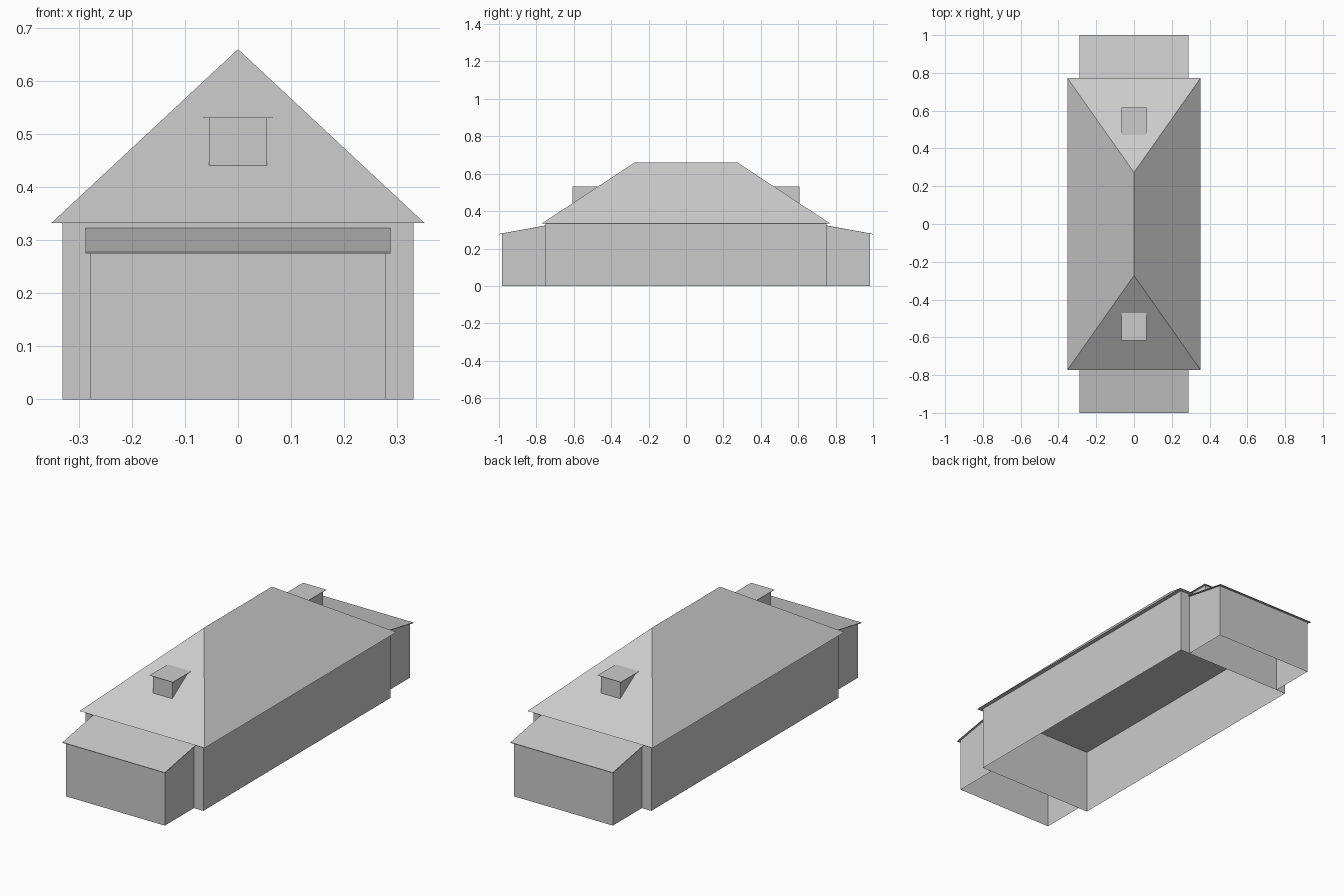
import bpy
import bmesh

cube = bpy.data.objects.get("Cube")
if cube:
    bpy.data.objects.remove(cube, do_unlink=True)

grey = bpy.data.materials.new("plain_grey")
grey.use_nodes = True
colour = (0.6, 0.6, 0.6, 1)
grey.diffuse_color = colour
grey.node_tree.nodes["Principled BSDF"].inputs["Base Color"].default_value = colour


def finish(name, bm):
    bmesh.ops.recalc_face_normals(bm, faces=bm.faces)
    mesh = bpy.data.meshes.new(name)
    bm.to_mesh(mesh)
    bm.free()
    mesh.materials.append(grey)
    obj = bpy.data.objects.new(name, mesh)
    bpy.context.collection.objects.link(obj)
    return obj


def wall_run(name, path, closed):
    """Upright walls along a plan path of (x, y, top height)."""
    bm = bmesh.new()
    low = [bm.verts.new((x, y, 0)) for x, y, z in path]
    high = [bm.verts.new(p) for p in path]
    count = len(path)
    for i in range(count if closed else count - 1):
        j = (i + 1) % count
        bm.faces.new((low[i], low[j], high[j], high[i]))
    return finish(name, bm)


def prism(name, profile, half_width):
    """Closed (y, z) profile extruded across x."""
    bm = bmesh.new()
    left, right = [[bm.verts.new((x, y, z)) for y, z in profile]
                   for x in (-half_width, half_width)]
    bm.faces.new(left)
    bm.faces.new(right)
    for i in range(len(profile)):
        j = (i + 1) % len(profile)
        bm.faces.new((left[i], left[j], right[j], right[i]))
    return finish(name, bm)


# Main hall: open-bottomed walls
WX, WY, EAVE = 0.331, 0.752, 0.333
wall_run("main_walls", [(-WX, -WY, EAVE), (WX, -WY, EAVE),
                        (WX, WY, EAVE), (-WX, WY, EAVE)], True)

# Hipped roof with a flat underside
RX, RY, RIDGE_Y, RIDGE_Z = 0.352, 0.772, 0.273, 0.661
bm = bmesh.new()
corners = [bm.verts.new((x, y, EAVE)) for x, y in
           ((-RX, -RY), (RX, -RY), (RX, RY), (-RX, RY))]
front, back = [bm.verts.new((0, y, RIDGE_Z)) for y in (-RIDGE_Y, RIDGE_Y)]
a, b, c, d = corners
for face in (corners, (a, b, front), (b, c, back, front),
             (c, d, back), (d, a, front, back)):
    bm.faces.new(face)
finish("hipped_roof", bm)

# Porch and dormer at each end
slope = (RIDGE_Z - EAVE) / (RY - RIDGE_Y)
PX, PY, HIGH, LOW = 0.278, 0.985, 0.323, 0.278
for end, s in (("front", -1), ("back", 1)):
    top = LOW + (HIGH - LOW) * (1 - PY) / (1 - WY)
    wall_run(end + "_porch_walls", [(-PX, s * WY, HIGH), (-PX, s * PY, top),
                                    (PX, s * PY, top), (PX, s * WY, HIGH)], False)
    prism(end + "_porch_roof", [(s * WY, HIGH), (s, LOW), (s, LOW - 0.003),
                                (s * WY, HIGH - 0.003)], 0.288)

    face_y, cap_z = 0.607, 0.531
    foot_z = EAVE + (RY - face_y) * slope
    meet_y = RY - (cap_z - EAVE) / slope
    prism(end + "_dormer", [(s * face_y, foot_z), (s * face_y, cap_z),
                            (s * meet_y, cap_z)], 0.055)
    prism(end + "_dormer_cap", [(s * 0.617, cap_z), (s * 0.617, cap_z + 0.001),
                                (s * meet_y, cap_z + 0.001), (s * meet_y, cap_z)], 0.066)
